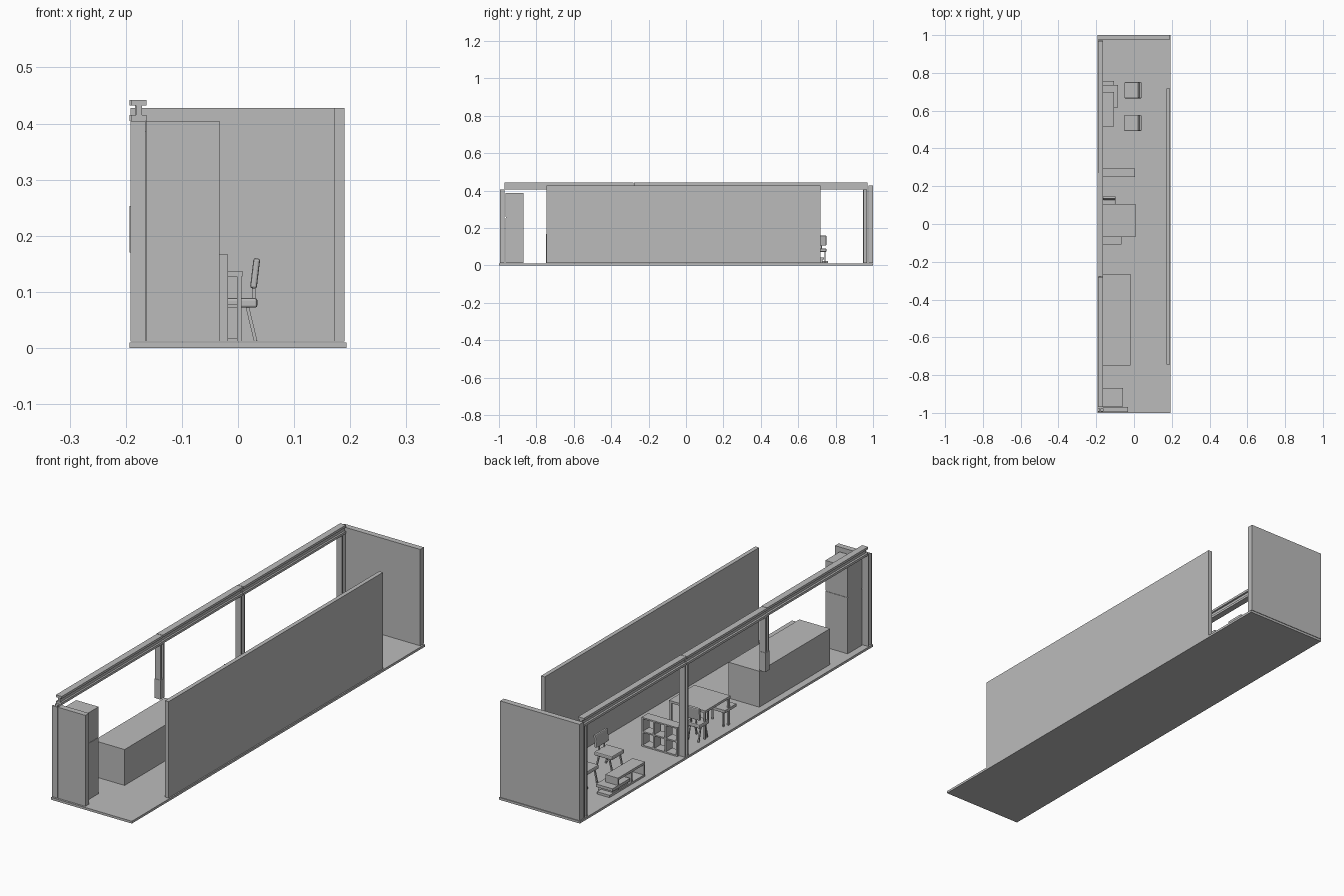
import bpy
import bmesh
from mathutils import Matrix, Vector

cube = bpy.data.objects.get("Cube")
if cube:
    bpy.data.objects.remove(cube, do_unlink=True)

grey = bpy.data.materials.new("plain grey")
grey.use_nodes = True
grey.diffuse_color = (0.5, 0.5, 0.5, 1)
grey.node_tree.nodes["Principled BSDF"].inputs["Base Color"].default_value = (0.5, 0.5, 0.5, 1)

FLOOR = 0.012


def build(name, boxes, bevel=0):
    """One object made of boxes, each (x0, x1, y0, y1, z0, z1)."""
    bm = bmesh.new()
    for x0, x1, y0, y1, z0, z1 in boxes:
        centre = Matrix.Translation(((x0 + x1) / 2, (y0 + y1) / 2, (z0 + z1) / 2))
        size = Matrix.Diagonal((x1 - x0, y1 - y0, z1 - z0, 1))
        bmesh.ops.create_cube(bm, size=1, matrix=centre @ size)
    mesh = bpy.data.meshes.new(name)
    bm.to_mesh(mesh)
    bm.free()
    mesh.materials.append(grey)
    obj = bpy.data.objects.new(name, mesh)
    bpy.context.collection.objects.link(obj)
    if bevel:
        mod = obj.modifiers.new("soft edge", "BEVEL")
        mod.width = bevel
        mod.segments = 2
    return obj


def strut(name, start, end, width):
    """Square bar between two points."""
    a, b = Vector(start), Vector(end)
    half = width / 2
    obj = build(name, [(-half, half, -half, half, 0, (b - a).length)])
    obj.location = a
    obj.rotation_euler = (b - a).to_track_quat("Z", "Y").to_euler()


# Floor and walls
build("floor", [(-0.193, 0.193, -1, 1, 0, 0.01)])
build("back_wall", [(-0.192, 0.188, 0.975, 1, FLOOR, 0.428)])
build("long_wall", [(0.172, 0.19, -0.745, 0.718, FLOOR, 0.428)])
build("front_wall", [(-0.164, -0.033, -0.995, -0.97, FLOOR, 0.405)])


# Steel posts with an H section
def post(name, y, z0, z1=0.405, x0=-0.192, x1=-0.165, half=0.0125):
    mid = (x0 + x1) / 2
    build(name, [(x0, x1, y - half, y - half + 0.006, z0, z1),
                 (x0, x1, y + half - 0.006, y + half, z0, z1),
                 (mid - 0.004, mid + 0.004, y - half, y + half, z0, z1)])


post("front_post", -0.9825, FLOOR)
post("back_post", 0.958, FLOOR)
post("rear_middle_post", 0.27, FLOOR)
post("front_middle_post", -0.28, 0.17)
build("post_base", [(-0.193, -0.164, -0.294, -0.266, 0.17, 0.253)])

# Overhead I beam in three lengths
for label, y0, y1, dx in (("front", -0.97, -0.281, 0),
                          ("middle", -0.279, 0.269, -0.002),
                          ("rear", 0.271, 0.97, 0)):
    build(label + "_beam", [(-0.191 + dx, -0.163 + dx, y0, y1, 0.432, 0.442),
                            (-0.182 + dx, -0.171 + dx, y0, y1, 0.415, 0.432),
                            (-0.191 + dx, -0.163 + dx, y0, y1, 0.405, 0.415)])

# Kitchen
build("refrigerator", [(-0.165, -0.058, -0.965, -0.868, FLOOR, 0.254),
                       (-0.165, -0.06, -0.963, -0.87, 0.254, 0.258),
                       (-0.165, -0.058, -0.965, -0.868, 0.258, 0.387)])
build("counter", [(-0.165, -0.018, -0.748, -0.265, FLOOR, 0.167)])

# Dining table on two panel legs
build("dining_table", [(-0.165, 0.008, -0.068, 0.105, 0.127, 0.137)]
      + [(x, x + 0.008, y, y + 0.008, FLOOR, 0.127)
         for x in (-0.163, -0.002) for y in (-0.066, 0.095)])

# Open bookcase, three columns by two rows
left, right, near, far, top = -0.165, 0.006, 0.25, 0.295, 0.137
step = (right - left - 0.006) / 3
rise = (top - FLOOR - 0.006) / 2
build("bookcase",
      [(left + i * step, left + i * step + 0.006, near, far, FLOOR, top) for i in range(4)]
      + [(left, right, near, far, FLOOR + i * rise, FLOOR + i * rise + 0.006) for i in range(3)])


# Chairs: padded seat, tilted back, splayed legs
def chair(name, x, y, turn, width=0.085):
    half = width / 2
    rot = Matrix.Rotation(turn, 4, "Z")

    def place(px, py, pz):
        return rot @ Vector((px, py, pz)) + Vector((x, y, 0))

    seat = build(name + "_seat", [(-half, half, -half, half, 0.072, 0.089)], 0.004)
    back = build(name + "_back", [(-0.006, 0.006, -half, half, -0.027, 0.027)], 0.004)
    seat.location = (x, y, 0)
    seat.rotation_euler.z = turn
    back.location = place(half - 0.004, 0, 0.133)
    back.rotation_euler = (0, 0.12, turn)
    for side in (-1, 1):
        edge = side * (half - 0.008)
        strut(name + "_back_support", place(half - 0.006, edge * 0.5, 0.08),
              place(half - 0.006, edge * 0.5, 0.115), 0.005)
        for end in (-1, 1):
            strut(name + "_leg", place(end * (half - 0.018), edge, 0.074),
                  place(end * (half - 0.003), edge, FLOOR), 0.006)


chair("rear_armchair", -0.008, 0.708, 0)
chair("near_armchair", -0.008, 0.535, 0)
chair("dining_chair", -0.131, 0.108, 1.5708, 0.066)

# Dining stool on the other side of the table
build("stool", [(-0.165, -0.065, -0.108, -0.03, 0.075, 0.087)]
      + [(x, x + 0.006, y, y + 0.006, FLOOR, 0.075)
         for x in (-0.155, -0.08) for y in (-0.075, -0.042)], 0)

# Low media bench, hollow, over a stepped plinth
build("media_bench", [(-0.165, -0.105, 0.515, 0.7, 0.064, 0.074),
                      (-0.165, -0.105, 0.515, 0.523, FLOOR, 0.064),
                      (-0.165, -0.105, 0.6, 0.608, FLOOR, 0.064),
                      (-0.165, -0.105, 0.692, 0.7, FLOOR, 0.064),
                      (-0.165, -0.105, 0.515, 0.7, FLOOR, 0.02)])
build("media_shelf", [(-0.165, -0.086, 0.617, 0.737, 0.03, 0.042),
                      (-0.165, -0.105, 0.7, 0.758, FLOOR, 0.022),
                      (-0.16, -0.092, 0.625, 0.73, FLOOR, 0.03)])
